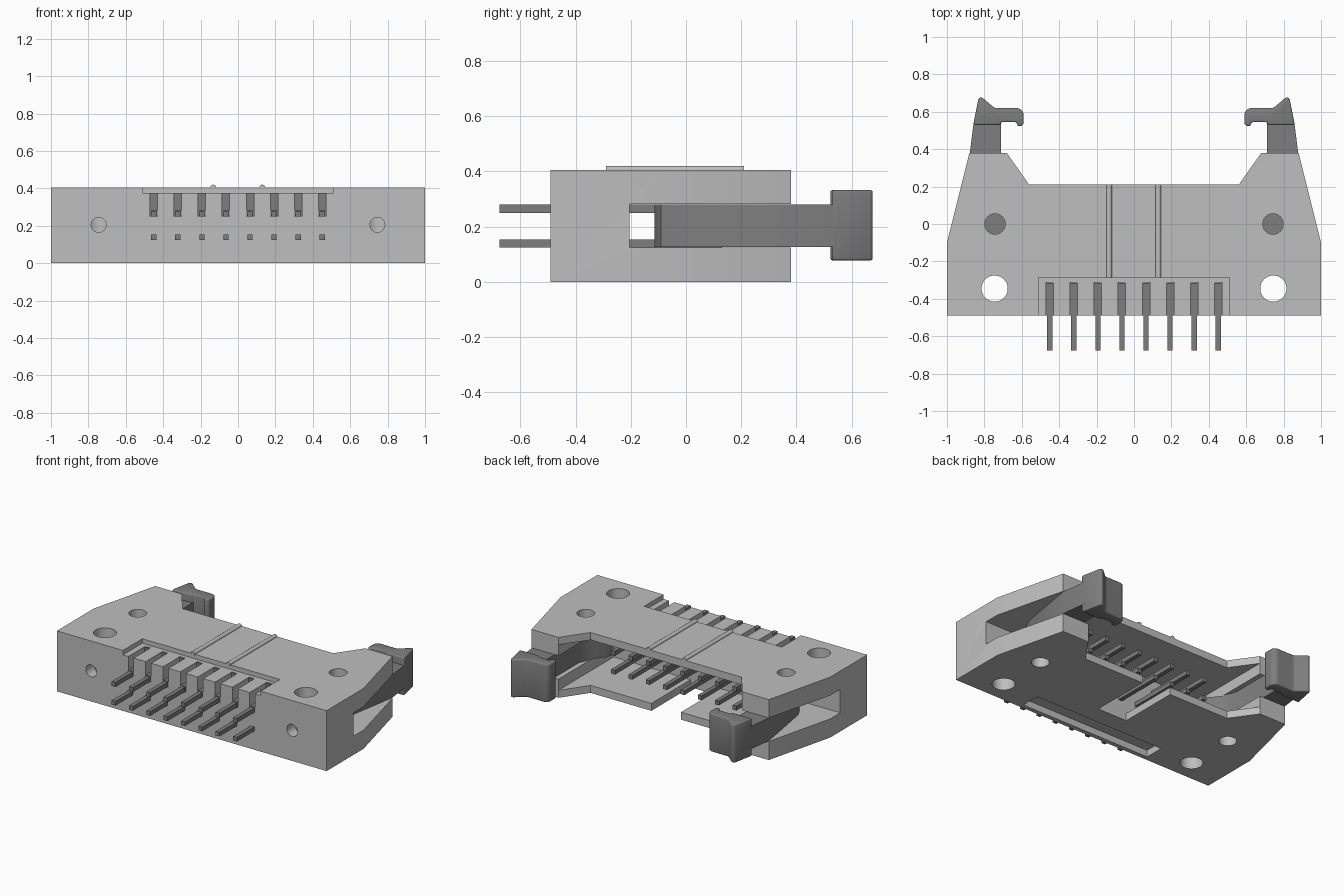
import bpy, bmesh, math
from mathutils import Matrix

if "Cube" in bpy.data.objects:
    bpy.data.objects.remove(bpy.data.objects["Cube"], do_unlink=True)


def material(name, v):
    m = bpy.data.materials.new(name)
    m.use_nodes = True
    m.diffuse_color = (v, v, v, 1)
    m.node_tree.nodes["Principled BSDF"].inputs["Base Color"].default_value = (v, v, v, 1)
    return m


light = material("light grey plastic", 0.52)
dark = material("dark grey", 0.21)


def finish(name, bm, mat):
    bmesh.ops.recalc_face_normals(bm, faces=bm.faces)
    me = bpy.data.meshes.new(name)
    bm.to_mesh(me)
    bm.free()
    me.materials.append(mat)
    ob = bpy.data.objects.new(name, me)
    bpy.context.scene.collection.objects.link(ob)
    return ob


def prism(name, outline, z0, z1, mat):
    bm = bmesh.new()
    f = bm.faces.new([bm.verts.new((x, y, z0)) for x, y in outline])
    top = bmesh.ops.extrude_face_region(bm, geom=[f])["geom"]
    bmesh.ops.translate(bm, vec=(0, 0, z1 - z0),
                        verts=[v for v in top if isinstance(v, bmesh.types.BMVert)])
    return finish(name, bm, mat)


def box(name, x, y, z, mat):
    return prism(name, [(x[0], y[0]), (x[1], y[0]), (x[1], y[1]), (x[0], y[1])], z[0], z[1], mat)


def cylinder(name, centre, r, length, axis, mat, sides=32):
    bm = bmesh.new()
    rot = Matrix.Rotation(math.pi / 2, 4, "X") if axis == "Y" else Matrix()
    bmesh.ops.create_cone(bm, cap_ends=True, segments=sides, radius1=r, radius2=r,
                          depth=length, matrix=Matrix.Translation(centre) @ rot)
    return finish(name, bm, mat)


def select(ob):
    bpy.ops.object.select_all(action="DESELECT")
    ob.select_set(True)
    bpy.context.view_layer.objects.active = ob


def apply(ob, mod):
    select(ob)
    bpy.ops.object.modifier_apply(modifier=mod.name)


def cut(ob, cutter):
    mod = ob.modifiers.new("cut", "BOOLEAN")
    mod.operation = "DIFFERENCE"
    mod.solver = "EXACT"
    mod.object = cutter
    apply(ob, mod)
    bpy.data.objects.remove(cutter, do_unlink=True)


def bevel(ob, width):
    mod = ob.modifiers.new("round", "BEVEL")
    mod.width = width
    mod.segments = 3
    mod.angle_limit = math.radians(25)
    apply(ob, mod)


# Housing with a tower at each end
half = [(1, -0.49), (1, -0.1), (0.88, 0.38), (0.68, 0.38), (0.56, 0.21)]
body = prism("housing", half + [(-x, y) for x, y in reversed(half)], 0, 0.405, light)

# Mating cavity, latch slots, keying notch and shallow recesses
cut(body, box("cutter", (-0.68, 0.68), (-0.205, 0.6), (0.05, 0.355), light))
cut(body, box("cutter", (-1.2, 1.2), (-0.205, 0.6), (0.125, 0.282), light))
cut(body, box("cutter", (-0.11, 0.11), (-0.205, 0.6), (-0.1, 0.1), light))
cut(body, box("cutter", (-0.51, 0.51), (-0.6, -0.285), (0.375, 0.5), light))
cut(body, box("cutter", (-0.49, 0.49), (-0.46, -0.33), (-0.1, 0.045), light))

# Mounting, pivot and front holes
for s in (-1, 1):
    cut(body, cylinder("cutter", (s * 0.745, -0.345, 0.2), 0.07, 1, "Z", light))
    cut(body, cylinder("cutter", (s * 0.743, 0, 0.2), 0.055, 1, "Z", light))
    cut(body, cylinder("cutter", (s * 0.745, -0.45, 0.205), 0.04, 0.2, "Y", light))

# Two rows of pins, the upper one lying in open slots
for i in range(8):
    x = (i - 3.5) * 0.1286
    cut(body, box("cutter", (x - 0.02, x + 0.02), (-0.6, -0.31), (0.25, 0.5), light))
    box("upper_pin", (x - 0.014, x + 0.014), (-0.675, 0.13), (0.25, 0.28), dark)
    box("upper_pin_shoulder", (x - 0.019, x + 0.019), (-0.489, -0.31), (0.251, 0.284), dark)
    box("upper_pin_stop", (x - 0.019, x + 0.019), (-0.319, -0.311), (0.28, 0.374), dark)
    box("lower_pin", (x - 0.014, x + 0.014), (-0.675, 0.13), (0.125, 0.153), dark)

select(body)
bpy.ops.object.shade_smooth_by_angle(angle=math.radians(25))

# Raised ribs on top
for x in (-0.133, 0.13):
    rib = cylinder("top_rib", (x, -0.04, 0.405), 0.015, 0.5, "Y", light, 16)
    select(rib)
    bpy.ops.object.shade_smooth_by_angle(angle=math.radians(40))

# Swinging latches: arm with rounded foot, hooked head and pivot
arm = [(0.71, 0.56), (0.71, 0.12), (0.67, 0.02), (0.62, -0.04), (0.61, -0.08),
       (0.64, -0.11), (0.72, -0.115), (0.78, -0.09), (0.81, -0.03), (0.878, 0.38), (0.855, 0.56)]
head = [(0.59, 0.59), (0.59, 0.535), (0.605, 0.522), (0.622, 0.525), (0.63, 0.545),
        (0.71, 0.545), (0.715, 0.53), (0.86, 0.53), (0.833, 0.665), (0.825, 0.677),
        (0.81, 0.675), (0.745, 0.62), (0.62, 0.62), (0.6, 0.61)]
for s in (-1, 1):
    side = "left" if s > 0 else "right"
    parts = [prism(side + "_latch_arm", [(s * x, y) for x, y in arm], 0.127, 0.28, dark),
             prism(side + "_latch_head", [(s * x, y) for x, y in head], 0.078, 0.332, dark)]
    bevel(parts[1], 0.008)
    for ob in parts:
        select(ob)
        bpy.ops.object.shade_smooth_by_angle(angle=math.radians(40))
